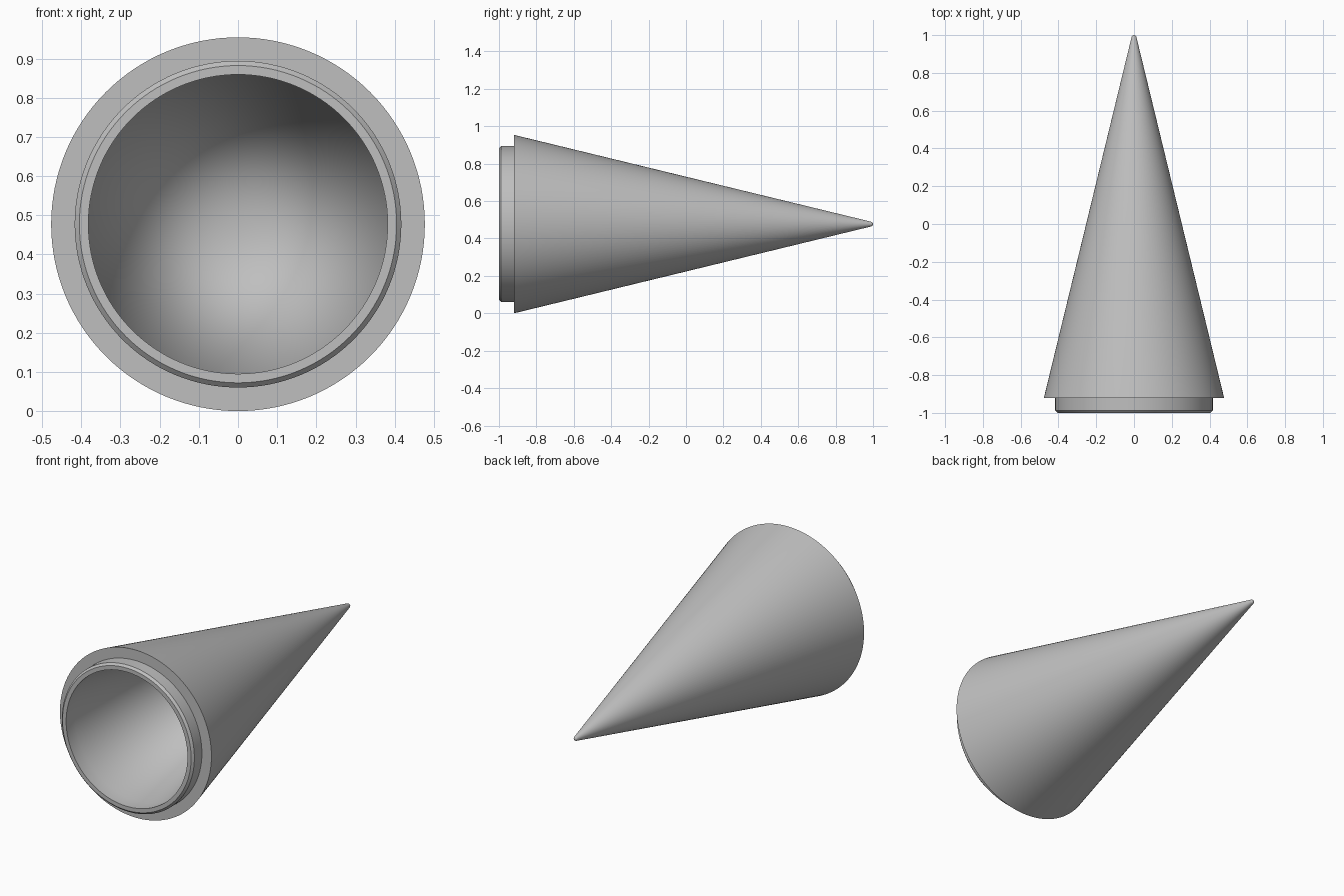
import bpy, bmesh
from math import pi, sin, cos, radians
from mathutils import Matrix

cube = bpy.data.objects.get("Cube")
if cube:
    bpy.data.objects.remove(cube, do_unlink=True)

# Plain grey plastic
grey = bpy.data.materials.new("light_grey")
grey.use_nodes = True
colour = (0.52, 0.52, 0.52, 1)
grey.diffuse_color = colour
grey.node_tree.nodes["Principled BSDF"].inputs["Base Color"].default_value = colour

RADIUS = 0.477
TIP = 0.013
SEGMENTS = 128


def lathe(name, profile):
    """Revolve (radius, y) points around the horizontal axis of the cone."""
    bm = bmesh.new()
    verts = [bm.verts.new((r, y, RADIUS)) for r, y in profile]
    edges = [bm.edges.new(pair) for pair in zip(verts, verts[1:])]
    bmesh.ops.spin(bm, geom=verts + edges, cent=(0, 0, RADIUS), axis=(0, 1, 0),
                   angle=2 * pi, steps=SEGMENTS, use_duplicate=False)
    bmesh.ops.remove_doubles(bm, verts=bm.verts, dist=0.00005)
    bmesh.ops.recalc_face_normals(bm, faces=bm.faces)
    mesh = bpy.data.meshes.new(name)
    bm.to_mesh(mesh)
    bm.free()
    mesh.materials.append(grey)
    obj = bpy.data.objects.new(name, mesh)
    bpy.context.collection.objects.link(obj)
    bpy.ops.object.select_all(action='DESELECT')
    obj.select_set(True)
    bpy.context.view_layer.objects.active = obj
    bpy.ops.object.shade_smooth_by_angle(angle=radians(30))
    return obj


# Hollow inside, chamfered shoulder, step, cone wall and rounded tip
inside = [(0, 0.66), (0.382, -0.92), (0.382, -1)]
shoulder = [(0.405, -1), (0.417, -0.988), (0.417, -0.92)]
tip = [(TIP * cos(a), 1 - TIP + TIP * sin(a))
       for a in (radians(d) for d in range(14, 90, 15))]
lathe("nose_cone", inside + shoulder + [(RADIUS, -0.92)] + tip + [(0, 1)])
